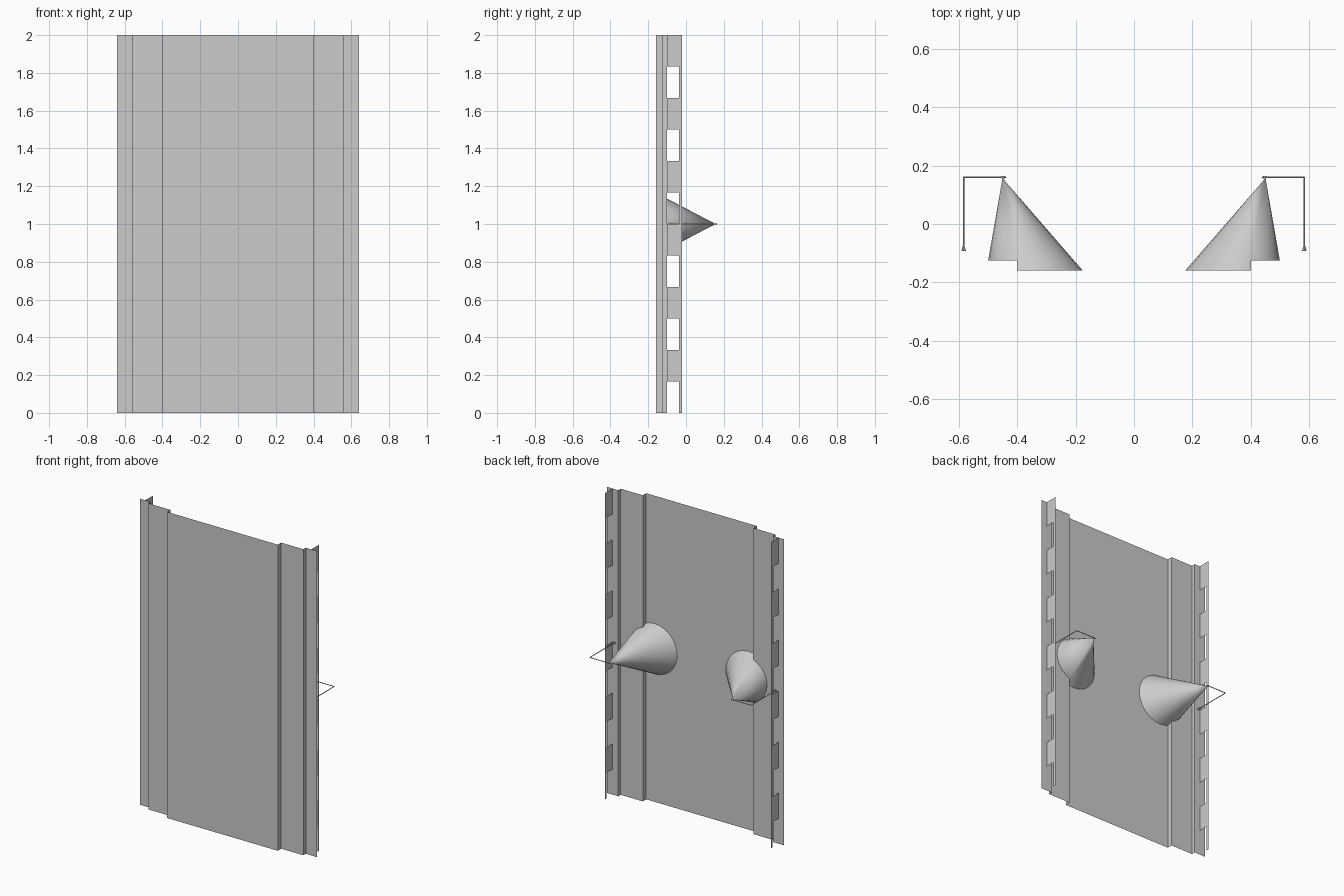
import bpy, bmesh, math
from mathutils import Vector, Matrix

if "Cube" in bpy.data.objects:
    bpy.data.objects.remove(bpy.data.objects["Cube"])

grey = bpy.data.materials.new("plain_grey")
grey.diffuse_color = (0.6, 0.6, 0.6, 1)
grey.use_nodes = True
grey.node_tree.nodes["Principled BSDF"].inputs["Base Color"].default_value = grey.diffuse_color


def make(name, bm):
    me = bpy.data.meshes.new(name)
    bm.to_mesh(me)
    bm.free()
    me.materials.append(grey)
    ob = bpy.data.objects.new(name, me)
    bpy.context.collection.objects.link(ob)
    return ob


def strip(bm, a, b, z0=0.0, z1=2.0):
    """Upright sheet between two plan points."""
    bm.faces.new([bm.verts.new((*p, z)) for p, z in
                  ((a, z0), (b, z0), (b, z1), (a, z1))])


# Folded sheet panel: raised centre, stepped sides, outer flanges
bm = bmesh.new()
half = [(0.64, -0.1), (0.56, -0.1), (0.56, -0.125), (0.4, -0.125), (0.4, -0.16)]
profile = [(-x, y) for x, y in half] + half[::-1]
for a, b in zip(profile, profile[1:]):
    strip(bm, a, b)
bmesh.ops.remove_doubles(bm, verts=bm.verts, dist=1e-5)
make("folded_panel", bm)

# Slotted webs with a continuous lip at the back
for side, s in (("left", -1), ("right", 1)):
    bm = bmesh.new()
    x = 0.6 * s
    strip(bm, (x, -0.037), (x, -0.02))
    for k in range(6):
        strip(bm, (x, -0.1), (x, -0.037), k / 3 + 1 / 6, (k + 1) / 3)
    make(side + "_slotted_web", bm)


def oblique_cone(name, s):
    """Leaning cone whose base is stepped to follow the panel fold."""
    bm = bmesh.new()
    n, base, cut = 24, -0.1597, -0.125 + 0.0005 * s
    apex = bm.verts.new((0.45 * s, 0.157, 1))
    ring = [bm.verts.new((s * (0.34 + 0.165 * math.cos(t)), base,
                          1 + 0.165 * math.sin(t)))
            for t in (2 * math.pi * i / n for i in range(n))]
    for i in range(n):
        bm.faces.new((ring[i], ring[(i + 1) % n], apex)).smooth = True
    bm.faces.new(ring)
    for co, no in (((0.4 * s, 0, 0), (1, 0, 0)), ((0, cut, 0), (0, 1, 0))):
        bmesh.ops.bisect_plane(bm, geom=bm.verts[:] + bm.edges[:] + bm.faces[:],
                               plane_co=co, plane_no=no)
    corner = [f for f in bm.faces
              if f.calc_center_median().x * s > 0.4 and f.calc_center_median().y < cut]
    bmesh.ops.delete(bm, geom=corner, context='FACES')
    rim = sorted((v for v in bm.verts
                  if abs(v.co.y - cut) < 1e-5 and v.co.x * s > 0.3999),
                 key=lambda v: v.co.z)
    bm.faces.new(rim)
    bmesh.ops.recalc_face_normals(bm, faces=bm.faces[:])
    make(name, bm)


def rod(bm, a, b, r0, r1):
    a, b = Vector(a), Vector(b)
    rot = Vector((0, 0, 1)).rotation_difference(b - a).to_matrix().to_4x4()
    bmesh.ops.create_cone(bm, cap_ends=True, segments=8, radius1=r0, radius2=r1,
                          depth=(b - a).length,
                          matrix=Matrix.Translation((a + b) / 2) @ rot)


for side, s in (("left", -1), ("right", 1)):
    oblique_cone(side + "_cone", s)

    # Bent wire from the cone tip back to the web, with flared end
    bm = bmesh.new()
    tip, bend = (0.45 * s, 0.16, 1), (0.583 * s, 0.16, 1)
    rod(bm, tip, bend, 0.0025, 0.0025)
    rod(bm, bend, (0.583 * s, -0.075, 1), 0.0025, 0.0025)
    rod(bm, (0.583 * s, -0.075, 1), (0.583 * s, -0.092, 1), 0.003, 0.008)
    # Small flattened knob at the tip
    bmesh.ops.create_uvsphere(bm, u_segments=12, v_segments=6, radius=1,
                              matrix=Matrix.Translation((0.447 * s, 0.16, 1))
                              @ Matrix.Diagonal((0.011, 0.004, 0.005, 1)))
    make(side + "_wire", bm)
